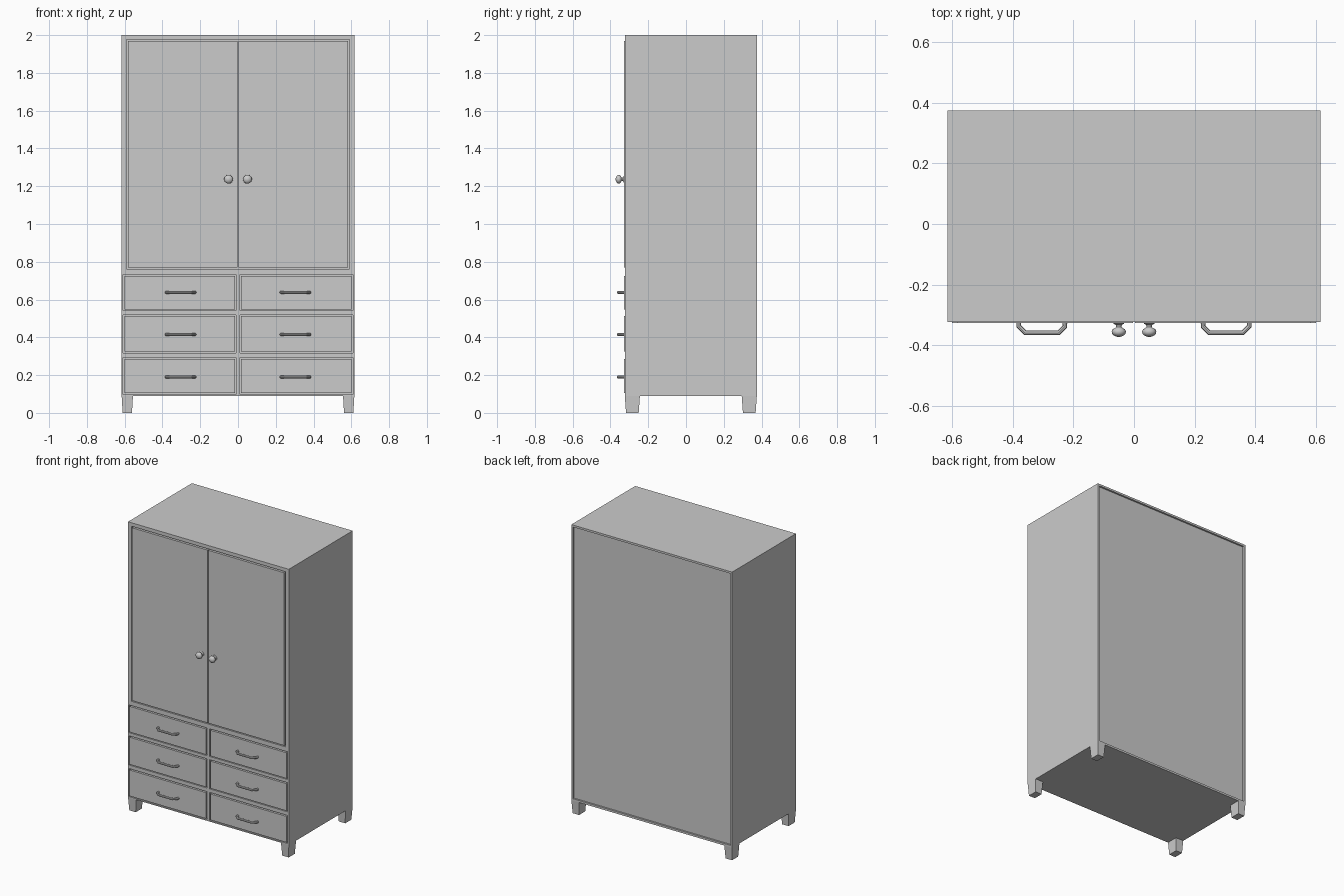
import bpy, bmesh, math
from mathutils import Matrix, Vector

if "Cube" in bpy.data.objects:
    bpy.data.objects.remove(bpy.data.objects["Cube"])

HX, Y0, Y1, ZB, ZT = 0.616, -0.324, 0.375, 0.09, 2.0
LEG_X, LEG_Y = 0.06, 0.08


def add_box(bm, x0, x1, y0, y1, z0, z1):
    m = Matrix.Translation(((x0 + x1) / 2, (y0 + y1) / 2, (z0 + z1) / 2)) @ \
        Matrix.Diagonal((x1 - x0, y1 - y0, z1 - z0, 1))
    bmesh.ops.create_cube(bm, size=1, matrix=m)


def finish(bm, name):
    bmesh.ops.recalc_face_normals(bm, faces=bm.faces)
    me = bpy.data.meshes.new(name)
    bm.to_mesh(me)
    bm.free()
    ob = bpy.data.objects.new(name, me)
    bpy.context.collection.objects.link(ob)
    return ob


def box(name, *dims):
    bm = bmesh.new()
    add_box(bm, *dims)
    return finish(bm, name)


def smooth(ob, angle):
    bpy.ops.object.select_all(action='DESELECT')
    ob.select_set(True)
    bpy.context.view_layer.objects.active = ob
    bpy.ops.object.shade_smooth_by_angle(angle=math.radians(angle))


# Carcass with four tapered legs pulled out of the bottom corners
bm = bmesh.new()
add_box(bm, -HX, HX, Y0, Y1, ZB, ZT)
for co, no in (((HX - LEG_X, 0, 0), (1, 0, 0)), ((LEG_X - HX, 0, 0), (1, 0, 0)),
               ((0, Y0 + LEG_Y, 0), (0, 1, 0)), ((0, Y1 - LEG_Y, 0), (0, 1, 0))):
    bmesh.ops.bisect_plane(bm, geom=bm.verts[:] + bm.edges[:] + bm.faces[:],
                           plane_co=co, plane_no=no)
corners = []
for f in bm.faces:
    c = f.calc_center_median()
    if (f.normal.z < -0.9 and abs(c.x) > HX - LEG_X
            and (c.y < Y0 + LEG_Y or c.y > Y1 - LEG_Y)):
        corners.append(f)
for f in bmesh.ops.extrude_discrete_faces(bm, faces=corners)['faces']:
    c = f.calc_center_median()
    for v in f.verts:
        v.co = Vector((c.x + (v.co.x - c.x) * 0.82, c.y + (v.co.y - c.y) * 0.84, 0))
carcass = finish(bm, "carcass")

# Openings: (x0, x1, z0, z1)
door_opening = (-0.591, 0.591, 0.763, 1.976)
rows = ((0.098, 0.292), (0.317, 0.519), (0.541, 0.733))
drawer_openings = [(a, b, z0, z1) for z0, z1 in rows
                   for a, b in ((-0.608, -0.010), (0.010, 0.608))]
REC = Y0 + 0.02

# Recesses in front and back
bm = bmesh.new()
for x0, x1, z0, z1 in [door_opening] + drawer_openings:
    add_box(bm, x0, x1, Y0 - 0.05, REC, z0, z1)
add_box(bm, -0.603, 0.603, Y1 - 0.012, Y1 + 0.05, 0.104, 1.986)
cutter = finish(bm, "recess_cutter")
cutter.hide_render = True
mod = carcass.modifiers.new("recesses", 'BOOLEAN')
mod.object = cutter
mod.operation = 'DIFFERENCE'
mod.solver = 'EXACT'
bpy.context.view_layer.objects.active = carcass
bpy.ops.object.modifier_apply(modifier=mod.name)
bpy.data.objects.remove(cutter)

FRONT = Y0 - 0.003
GAP = 0.008


def knob(name, x, z):
    # Turned profile: (radius, distance out from the door)
    prof = [(0.018, 0), (0.017, 0.003), (0.010, 0.007), (0.009, 0.013), (0.012, 0.017),
            (0.020, 0.021), (0.0235, 0.028), (0.022, 0.036), (0.016, 0.042), (0.008, 0.0455), (0, 0.047)]
    bm = bmesh.new()
    vs = [bm.verts.new((x + r, FRONT + 0.001 - d, z)) for r, d in prof]
    es = [bm.edges.new(p) for p in zip(vs, vs[1:])]
    bmesh.ops.spin(bm, geom=vs + es, cent=(x, 0, z), axis=(0, 1, 0),
                   angle=math.tau, steps=24)
    bmesh.ops.remove_doubles(bm, verts=bm.verts, dist=1e-5)
    smooth(finish(bm, name), 40)


def handle(name, x, z):
    # Bent bar pull
    cu = bpy.data.curves.new(name, 'CURVE')
    cu.dimensions = '3D'
    cu.bevel_depth = 0.008
    cu.bevel_resolution = 2
    cu.use_fill_caps = True
    half = [(0.076, FRONT + 0.004), (0.076, -0.338), (0.055, -0.359)]
    pts = [(-a, b) for a, b in half] + half[::-1]
    sp = cu.splines.new('POLY')
    sp.points.add(len(pts) - 1)
    for p, (a, b) in zip(sp.points, pts):
        p.co = (x + a, b, z, 1)
    ob = bpy.data.objects.new(name, cu)
    bpy.context.collection.objects.link(ob)
    bpy.ops.object.select_all(action='DESELECT')
    ob.select_set(True)
    bpy.context.view_layer.objects.active = ob
    bpy.ops.object.convert(target='MESH')
    smooth(bpy.context.view_layer.objects.active, 40)


# Doors and knobs
for side, s in (("left", -1), ("right", 1)):
    xa, xb = sorted((s * 0.003, s * (0.591 - GAP)))
    box(side + "_door", xa, xb, FRONT, REC, door_opening[2] + GAP, door_opening[3] - GAP)
    knob(side + "_door_knob", s * 0.05, 1.237)

# Drawers and handles
for i, (x0, x1, z0, z1) in enumerate(drawer_openings):
    g = 0.007
    box(f"drawer_{i + 1}", x0 + g, x1 - g, FRONT, REC, z0 + g, z1 - g)
    handle(f"drawer_handle_{i + 1}", math.copysign(0.304, x0 + x1),
           (0.19, 0.415, 0.638)[i // 2])
